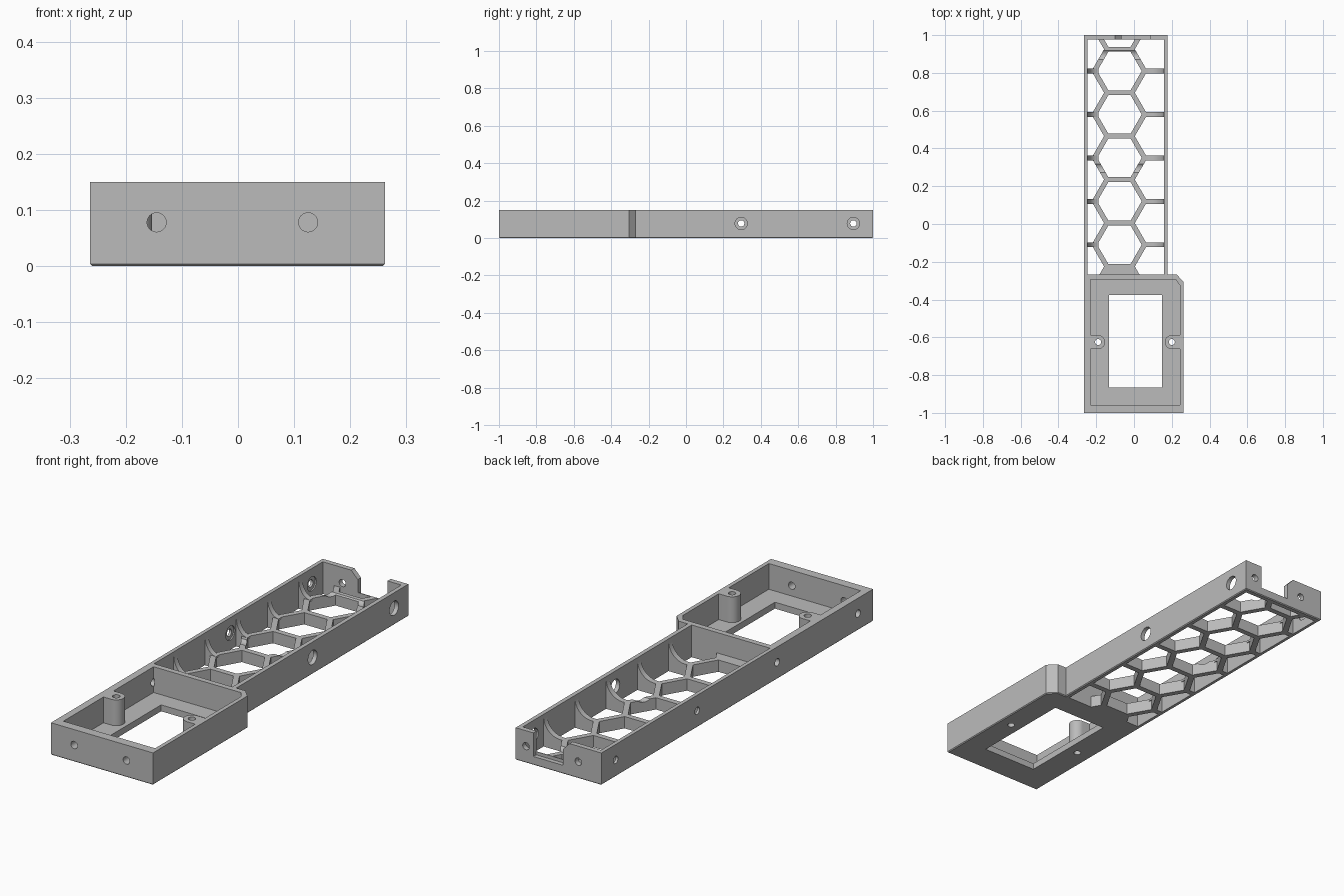
import bpy, bmesh, math

if "Cube" in bpy.data.objects:
    bpy.data.objects.remove(bpy.data.objects["Cube"])

H = 0.15            # overall height
RIB = 0.055         # honeycomb thickness
PITCH = 0.23        # honeycomb spacing

grey = bpy.data.materials.new("light_grey")
grey.diffuse_color = (0.5, 0.5, 0.5, 1)
grey.use_nodes = True
grey.node_tree.nodes["Principled BSDF"].inputs["Base Color"].default_value = grey.diffuse_color


def prism(name, polys, h0, h1, axis="z", bevel=0):
    """Extrude 2D outlines along an axis into one mesh object."""
    place = {"z": lambda a, b, h: (a, b, h),
             "y": lambda a, b, h: (a, h, b),
             "x": lambda a, b, h: (h, a, b)}[axis]
    bm = bmesh.new()
    for poly in polys:
        lo = [bm.verts.new(place(a, b, h0)) for a, b in poly]
        hi = [bm.verts.new(place(a, b, h1)) for a, b in poly]
        bm.faces.new(lo)
        bm.faces.new(hi)
        n = len(poly)
        for i in range(n):
            j = (i + 1) % n
            bm.faces.new((lo[i], lo[j], hi[j], hi[i]))
    bmesh.ops.recalc_face_normals(bm, faces=bm.faces[:])
    if bevel:
        low = [e for e in bm.edges if all(v.co.z < h0 + 1e-5 for v in e.verts)]
        bmesh.ops.bevel(bm, geom=low, offset=bevel, segments=1, affect="EDGES")
    me = bpy.data.meshes.new(name)
    bm.to_mesh(me)
    bm.free()
    me.materials.append(grey)
    ob = bpy.data.objects.new(name, me)
    bpy.context.collection.objects.link(ob)
    return ob


def arc(cx, cy, r, a0, a1, n, ry=None):
    ry = ry or r
    angs = [math.radians(a0 + (a1 - a0) * i / n) for i in range(n + 1)]
    return [(cx + r * math.cos(a), cy + ry * math.sin(a)) for a in angs]


def circle(cx, cy, r, n=32):
    return arc(cx, cy, r, 0, 360, n)[:-1]


def rect(x0, y0, x1, y1):
    return [(x0, y0), (x1, y0), (x1, y1), (x0, y1)]


def cut(targets, cutter):
    for ob in targets:
        mod = ob.modifiers.new("cut", "BOOLEAN")
        mod.operation = "DIFFERENCE"
        mod.solver = "EXACT"
        mod.object = cutter
        bpy.context.view_layer.objects.active = ob
        bpy.ops.object.modifier_apply(modifier=mod.name)
    bpy.data.objects.remove(cutter)


# Frame: wide box at the front, narrower tray behind
body = prism("frame", [[(-0.264, -1), (0.262, -1), (0.262, -0.305), (0.225, -0.267),
                        (0.178, -0.267), (0.178, 1), (-0.264, 1)]], 0, H, bevel=0.004)

# Box cavity, leaving two screw bosses joined to the side walls
cavity = ([(-0.23, -0.957), (0.243, -0.957), (0.243, -0.662)]
          + arc(0.2, -0.625, 0.037, 270, 90, 16)
          + [(0.243, -0.588), (0.243, -0.325), (0.22, -0.293), (-0.23, -0.293), (-0.23, -0.588)]
          + arc(-0.19, -0.625, 0.037, 90, -90, 16)
          + [(-0.23, -0.662)])
cut([body], prism("cavity_cut", [cavity], 0.03, 0.3))
cut([body], prism("window_cut", [rect(-0.133, -0.866, 0.148, -0.376)], -0.1, 0.1))
cut([body], prism("boss_hole_cut", [circle(x, -0.625, 0.016, 24) for x in (-0.19, 0.2)], -0.1, 0.3))

# Open tray
X0, X1, Y0, Y1 = -0.246, 0.158, -0.267, 0.976
cut([body], prism("tray_cut", [rect(X0, Y0, X1, Y1)], -0.1, 0.3))

# Notch in the end wall
notch = [(-0.066, 0.04), (0.087, 0.04), (0.087, 0.2), (-0.15, 0.2), (-0.1, H), (-0.066, 0.115)]
cut([body], prism("notch_cut", [notch], 0.9, 1.1, "y"))

# Honeycomb floor
floor = prism("honeycomb_floor", [rect(X0 - 0.003, Y0 - 0.003, X1 + 0.003, Y1 + 0.003)], 0, RIB)
cx, top = -0.077, 0.925
radius = (PITCH - 0.026) / math.sqrt(3)
step = PITCH * math.sqrt(3) / 2
hexes = []
for i in range(6):
    hexes.append((cx, top + PITCH / 2 - i * PITCH))
    hexes += [(cx - step, top - i * PITCH), (cx + step, top - i * PITCH)]
clipped = []
for x, y in hexes:      # keep the holes inside the tray walls
    h = circle(x, y, radius, 6)
    for k, lim, s in ((0, X0, 1), (0, X1, -1), (1, Y0, 1), (1, Y1, -1)):
        out = []
        for p, q in zip(h, h[1:] + h[:1]):
            dp, dq = s * (p[k] - lim), s * (q[k] - lim)
            if dp >= 0:
                out.append(p)
            if dp * dq < 0:
                t = dp / (dp - dq)
                out.append((p[0] + t * (q[0] - p[0]), p[1] + t * (q[1] - p[1])))
        h = out
    if len(h) > 2:
        clipped.append(h)
cut([floor], prism("hex_cut", clipped, -0.1, 0.2))

# Curved gussets between the ribs and the tray walls
parts = [body, floor]
for i in range(5):
    y = top - PITCH / 2 - i * PITCH
    for side, wall, s, w in (("left", X0, 1, 0.058), ("right", X1, -1, 0.085)):
        curve = arc(w, 0.14, w, 270, 180, 10, 0.14 - RIB)
        prof = [(-0.003, 0.045), (w, 0.045)] + curve + [(-0.003, 0.14)]
        prof = [(wall + s * a, b) for a, b in prof]
        parts.append(prism(f"{side}_gusset_{i + 1}", [prof], y - 0.013, y + 0.013, "y"))

# Bolt holes: wide from the right, narrow through the left wall
Z = 0.078
cut(parts, prism("wide_bolt_cut", [circle(y, Z, 0.033) for y in (0.295, 0.895)], -0.252, 0.3, "x"))
cut([body], prism("side_hole_cut", [circle(y, Z, 0.017) for y in (-0.89, -0.295, 0.295, 0.895)],
                  -0.4, -0.225, "x"))
for y0, y1 in ((-1.1, -0.93), (0.95, 1.1)):
    cut([body], prism("end_hole_cut", [circle(x, Z, 0.017) for x in (-0.145, 0.125)], y0, y1, "y"))

# Smooth the round faces, keep the edges sharp
bpy.ops.object.select_all(action="DESELECT")
for ob in parts:
    ob.select_set(True)
bpy.context.view_layer.objects.active = body
bpy.ops.object.shade_smooth_by_angle(angle=math.radians(30))
